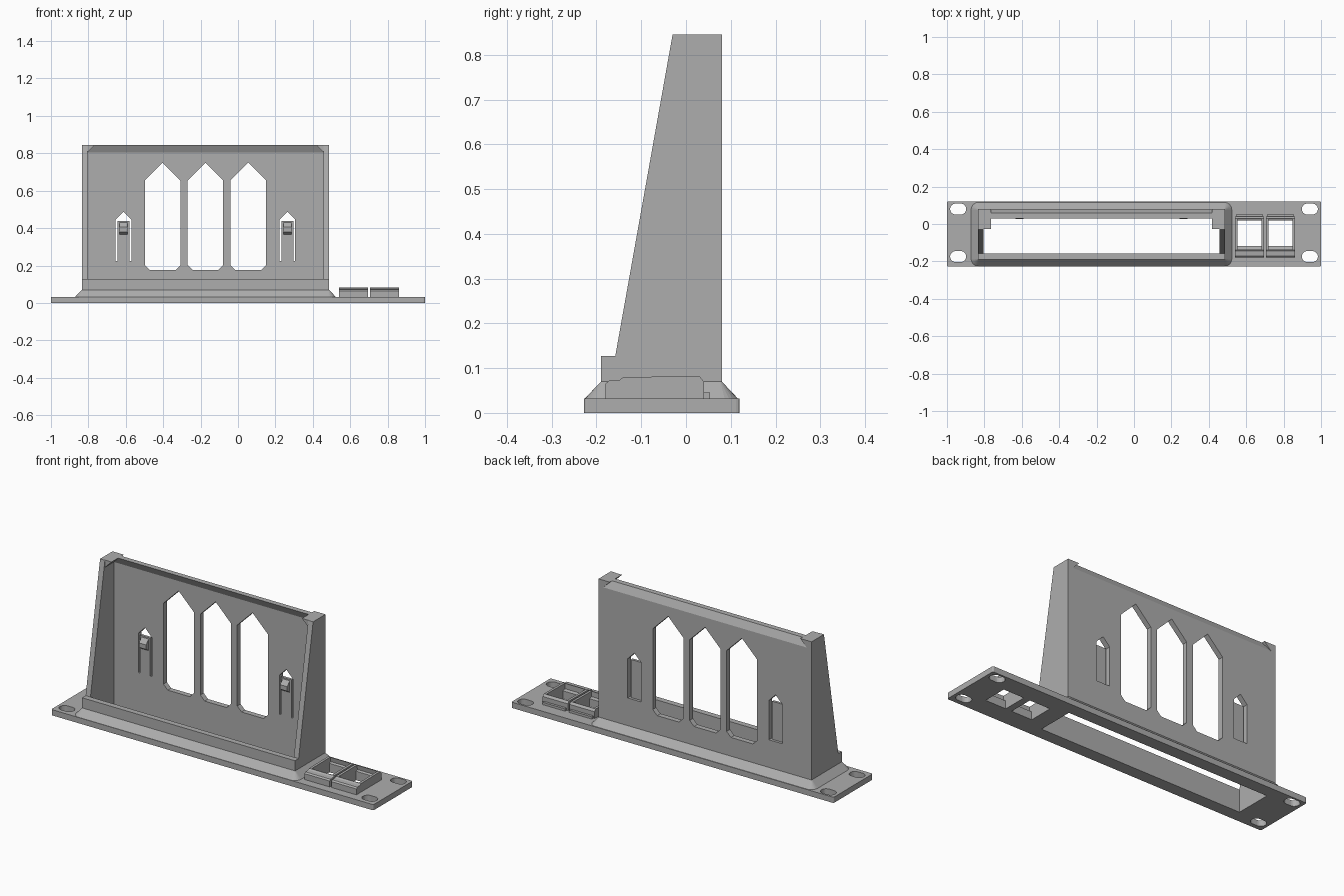
import bpy, bmesh, math
from mathutils import Vector

cube = bpy.data.objects.get("Cube")
if cube:
    bpy.data.objects.remove(cube, do_unlink=True)

grey = bpy.data.materials.new("plain grey")
grey.use_nodes = True
colour = (0.42, 0.42, 0.42, 1)
grey.diffuse_color = colour
grey.node_tree.nodes["Principled BSDF"].inputs["Base Color"].default_value = colour


def loft(name, loops):
    """Closed solid through loops of equal length."""
    bm = bmesh.new()
    rings = [[bm.verts.new(p) for p in loop] for loop in loops]
    n = len(rings[0])
    bm.faces.new(rings[0])
    bm.faces.new(rings[-1])
    for a, b in zip(rings, rings[1:]):
        for i in range(n):
            j = (i + 1) % n
            bm.faces.new((a[i], a[j], b[j], b[i]))
    bmesh.ops.recalc_face_normals(bm, faces=bm.faces)
    mesh = bpy.data.meshes.new(name)
    bm.to_mesh(mesh)
    bm.free()
    mesh.materials.append(grey)
    obj = bpy.data.objects.new(name, mesh)
    bpy.context.collection.objects.link(obj)
    return obj


def prism(name, profile, axis, start, end):
    """Extrude a 2D profile along an axis (0 x, 1 y, 2 z)."""
    def place(p, d):
        c = list(p)
        c.insert(axis, d)
        return Vector(c)
    return loft(name, [[place(p, d) for p in profile] for d in (start, end)])


def box(name, x0, x1, y0, y1, z0, z1):
    return prism(name, [(x0, y0), (x1, y0), (x1, y1), (x0, y1)], 2, z0, z1)


def rounded(x0, x1, y0, y1, r, steps=6):
    corners = [(x1 - r, y1 - r), (x0 + r, y1 - r), (x0 + r, y0 + r), (x1 - r, y0 + r)]
    return [(cx + r * math.cos(a), cy + r * math.sin(a))
            for k, (cx, cy) in enumerate(corners)
            for a in [(k + i / steps) * math.pi / 2 for i in range(steps + 1)]]


def cut(obj, *cutters):
    for c in cutters:
        mod = obj.modifiers.new("cut", "BOOLEAN")
        mod.operation = "DIFFERENCE"
        mod.solver = "EXACT"
        mod.object = c
        bpy.context.view_layer.objects.active = obj
        bpy.ops.object.modifier_apply(modifier=mod.name)
        bpy.data.objects.remove(c, do_unlink=True)


# Main dimensions of the holder
L, R, FRONT, BACK = -0.835, 0.487, -0.19, 0.08
IL, IR, IF, IB = L + 0.03, R - 0.03, -0.158, 0.05
PLATE, FLARE, LIP, TOP = 0.032, 0.07, 0.805, 0.845


def opening():
    return box("opening_cutter", IL, IR, IF, IB, -0.1, 0.3)


# Mounting plate with four slotted holes and two socket openings
plate = prism("mounting_plate", rounded(-1, 1, -0.228, 0.12, 0.008, 3), 2, 0, PLATE)
cut(plate, opening())
for x in (-0.94, 0.94):
    for y in (-0.174, 0.08):
        cut(plate, prism("slot_cutter", rounded(x - 0.043, x + 0.043, y - 0.029, y + 0.029, 0.0285), 2, -0.1, 0.1))

# Flared foot around the holder
flare = loft("flared_foot", [
    [Vector((*p, PLATE)) for p in rounded(L - 0.036, R + 0.036, FRONT - 0.036, BACK + 0.036, 0.04)],
    [Vector((*p, FLARE)) for p in rounded(L, R, FRONT, BACK, 0.004)]])
cut(flare, opening())

# Low front wall
box("front_wall", L, R, FRONT, IF, FLARE, 0.127)

# Tapered side walls and the overhanging corner tabs
side = [(IF, FLARE), (BACK, FLARE), (BACK, TOP), (-0.03, TOP), (IF, 0.127)]
for label, outer, inner, d in (("right", L, IL, 1), ("left", R, IR, -1)):
    prism(label + "_side_wall", side, 0, outer, inner)
    prism(label + "_corner_tab", [(inner, LIP), (inner + d * 0.04, TOP), (inner, TOP)], 1, -0.028, BACK)

# Back wall, its top bent forward into a lip
back = prism("back_wall", [(IB, FLARE), (BACK, FLARE), (BACK, LIP), (0.06, TOP), (0.03, TOP), (IB, LIP)], 0, IL, IR)

# Three tall pointed windows
for x in (-0.403, -0.174, 0.055):
    w, c = 0.095, 0.027
    cut(back, prism("window_cutter", [
        (x - w + c, 0.175), (x + w - c, 0.175), (x + w, 0.175 + c), (x + w, 0.655),
        (x, 0.75), (x - w, 0.655), (x - w, 0.175 + c)], 1, 0, 0.2))

# Spring clips in pointed slots
for label, x in (("right", -0.612), ("left", 0.264)):
    w = 0.042
    cut(back, prism("clip_slot_cutter", [
        (x - w, 0.225), (x + w, 0.225), (x + w, 0.445), (x, 0.488), (x - w, 0.445)], 1, 0, 0.2))
    box(label + "_clip_tongue", x - 0.032, x + 0.032, IB, 0.065, 0.22, 0.438)
    prism(label + "_clip_catch", [(IB, 0.365), (0.028, 0.38), (0.028, 0.405), (IB, 0.43)], 0, x - 0.022, x + 0.022)

# Two raised socket frames with stepped openings
frame = [(-0.18, PLATE), (0.04, PLATE), (0.04, 0.07), (0.03, 0.082), (-0.14, 0.08),
         (-0.148, 0.074), (-0.172, 0.072), (-0.18, 0.065)]
for label, x in (("inner", 0.617), ("outer", 0.783)):
    w = 0.064
    cut(plate, box("socket_cutter", x - w, x + w, -0.118, 0.02, -0.1, 0.1))
    socket = prism(label + "_socket_frame", frame, 0, x - 0.078, x + 0.078)
    cut(socket, prism("socket_cutter", [
        (-0.118, 0), (0.02, 0), (0.02, 0.05), (0.032, 0.055), (0.02, 0.12), (-0.136, 0.12), (-0.136, 0.05), (-0.118, 0.045)],
        0, x - w, x + w))
    # Retaining ridge behind each socket
    box(label + "_socket_ridge", x - 0.07, x + 0.07, 0.04, 0.054, PLATE, 0.045)
